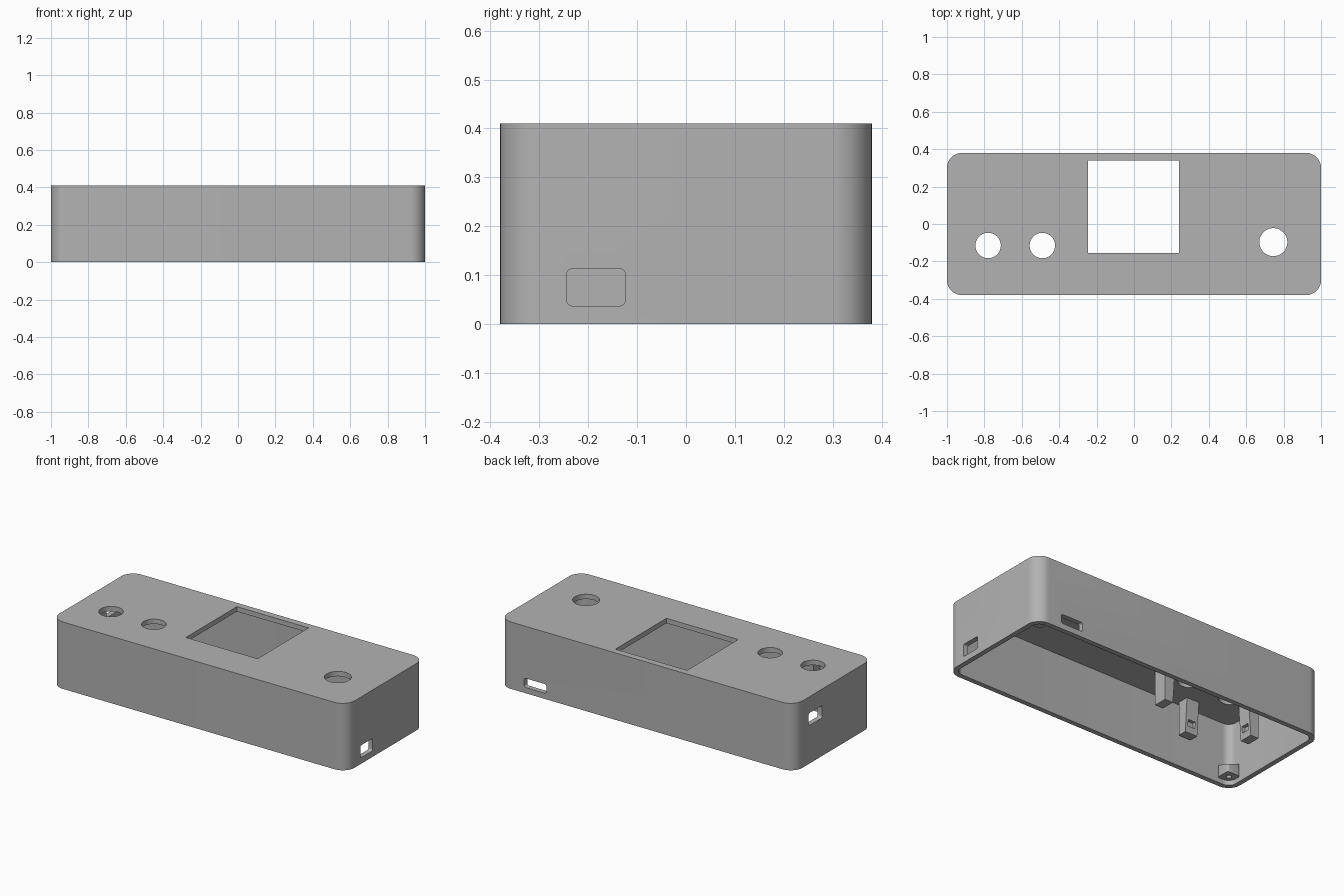
import bpy, bmesh
from math import cos, sin, pi, radians
from mathutils import Matrix, Vector

cube = bpy.data.objects.get("Cube")
if cube:
    bpy.data.objects.remove(cube, do_unlink=True)

grey = bpy.data.materials.new("grey plastic")
grey.use_nodes = True
grey.diffuse_color = (0.45, 0.45, 0.45, 1)
grey.node_tree.nodes["Principled BSDF"].inputs["Base Color"].default_value = grey.diffuse_color

HX, HY, HEIGHT, WALL = 1.0, 0.38, 0.41, 0.03
CEILING = HEIGHT - WALL


def finish(name, bm):
    bmesh.ops.recalc_face_normals(bm, faces=bm.faces)
    mesh = bpy.data.meshes.new(name)
    bm.to_mesh(mesh)
    bm.free()
    mesh.materials.append(grey)
    obj = bpy.data.objects.new(name, mesh)
    bpy.context.collection.objects.link(obj)
    return obj


def prism(name, hx, hy, radius, depth, steps=8, matrix=Matrix()):
    """Rounded rectangle in XY, extruded along +Z, then placed by matrix."""
    bm = bmesh.new()
    ring = []
    for i, (sx, sy) in enumerate(((1, 1), (-1, 1), (-1, -1), (1, -1))):
        for k in range(steps + 1 if radius else 1):
            a = pi / 2 * (i + k / steps)
            ring.append(bm.verts.new((sx * (hx - radius) + radius * cos(a),
                                      sy * (hy - radius) + radius * sin(a), 0)))
    face = bm.faces.new(ring)
    out = bmesh.ops.extrude_face_region(bm, geom=[face])
    top = [g for g in out["geom"] if isinstance(g, bmesh.types.BMVert)]
    bmesh.ops.translate(bm, verts=top, vec=(0, 0, depth))
    bmesh.ops.transform(bm, verts=bm.verts, matrix=matrix)
    return finish(name, bm)


def cylinder(name, x, y, z, radius, depth):
    bm = bmesh.new()
    bmesh.ops.create_cone(bm, cap_ends=True, segments=48, radius1=radius, radius2=radius,
                          depth=depth, matrix=Matrix.Translation((x, y, z + depth / 2)))
    return finish(name, bm)


def cut(target, cutter):
    cutter.hide_render = True
    mod = target.modifiers.new("cut", "BOOLEAN")
    mod.operation, mod.solver, mod.object = "DIFFERENCE", "EXACT", cutter
    bpy.ops.object.select_all(action="DESELECT")
    bpy.context.view_layer.objects.active = target
    target.select_set(True)
    bpy.ops.object.modifier_apply(modifier=mod.name)
    bpy.data.objects.remove(cutter, do_unlink=True)


def smooth(obj):
    bpy.ops.object.select_all(action="DESELECT")
    bpy.context.view_layer.objects.active = obj
    obj.select_set(True)
    bpy.ops.object.shade_smooth_by_angle(angle=radians(30))


# Open-bottomed shell with rounded corners
case = prism("case_shell", HX, HY, 0.08, HEIGHT, 12)
cut(case, prism("cavity", HX - WALL, HY - WALL, 0.05, CEILING + 0.1, 12,
                Matrix.Translation((0, 0, -0.1))))

# Screen window and round control holes in the top
cut(case, prism("window", 0.243, 0.247, 0, 0.2, 1, Matrix.Translation((-0.002, 0.092, 0.3))))
for x, y, r in ((-0.78, -0.115, 0.068), (-0.49, -0.115, 0.068), (0.745, -0.097, 0.075)):
    cut(case, cylinder("round_hole", x, y, 0.3, r, 0.2))

# Rounded ports through both ends and the back
end_turn = Matrix.Rotation(pi / 2, 4, "Y")
back_turn = Matrix.Rotation(-pi / 2, 4, "X")
ports = ((0.038, 0.06, (0.9, -0.184, 0.075), end_turn),
         (0.038, 0.065, (-1.1, 0.176, 0.272), end_turn),
         (0.075, 0.028, (0.756, 0.3, 0.063), back_turn))
for hx, hy, place, turn in ports:
    cut(case, prism("port", hx, hy, 0.012, 0.2, 6, Matrix.Translation(place) @ turn))
smooth(case)

# Board clips hanging from the ceiling, each with a slot facing the board
CLIP_BOTTOM = 0.175
clips = (("clip_left", -0.32, -0.12, pi),
         ("clip_front", -0.635, -0.295, pi / 2),
         ("clip_right", -0.91, -0.12, 0))
for name, x, y, angle in clips:
    place = Matrix.Translation((x, y, CLIP_BOTTOM)) @ Matrix.Rotation(angle, 4, "Z")
    clip = prism(name, 0.035, 0.042, 0, CEILING + 0.005 - CLIP_BOTTOM, 1, place)
    # Lead-in chamfer on the lower inner edge
    for v in clip.data.vertices:
        local = place.inverted() @ v.co
        if local.z < 0.01 and local.x > 0:
            v.co = place @ (local + Vector((-0.015, 0, 0)))
    cut(clip, prism("slot", 0.03, 0.025, 0, 0.04, 1,
                    place @ Matrix.Translation((0.035, 0, 0.04))))

# Screw posts in two opposite corners, tapering up into the wall
for name, s in (("screw_post_back", 1), ("screw_post_front", -1)):
    cx, cy = s * 0.927, s * 0.307
    post = prism(name, 0.043, 0.043, 0.012, 0.075, 4, Matrix.Translation((cx, cy, 0.03)))
    for v in post.data.vertices:
        if v.co.z > 0.05:
            v.co.z += s * (v.co.x - cx + v.co.y - cy) * 0.35
    cut(post, cylinder("screw_hole", cx, cy, 0, 0.014, 0.075))
    # Trim the post to the rounded outside corner
    trim = prism("trim", HX - 0.01, HY - 0.01, 0.07, 0.4, 12)
    mod = post.modifiers.new("trim", "BOOLEAN")
    mod.operation, mod.solver, mod.object = "INTERSECT", "EXACT", trim
    bpy.context.view_layer.objects.active = post
    bpy.ops.object.modifier_apply(modifier=mod.name)
    bpy.data.objects.remove(trim, do_unlink=True)
    smooth(post)
